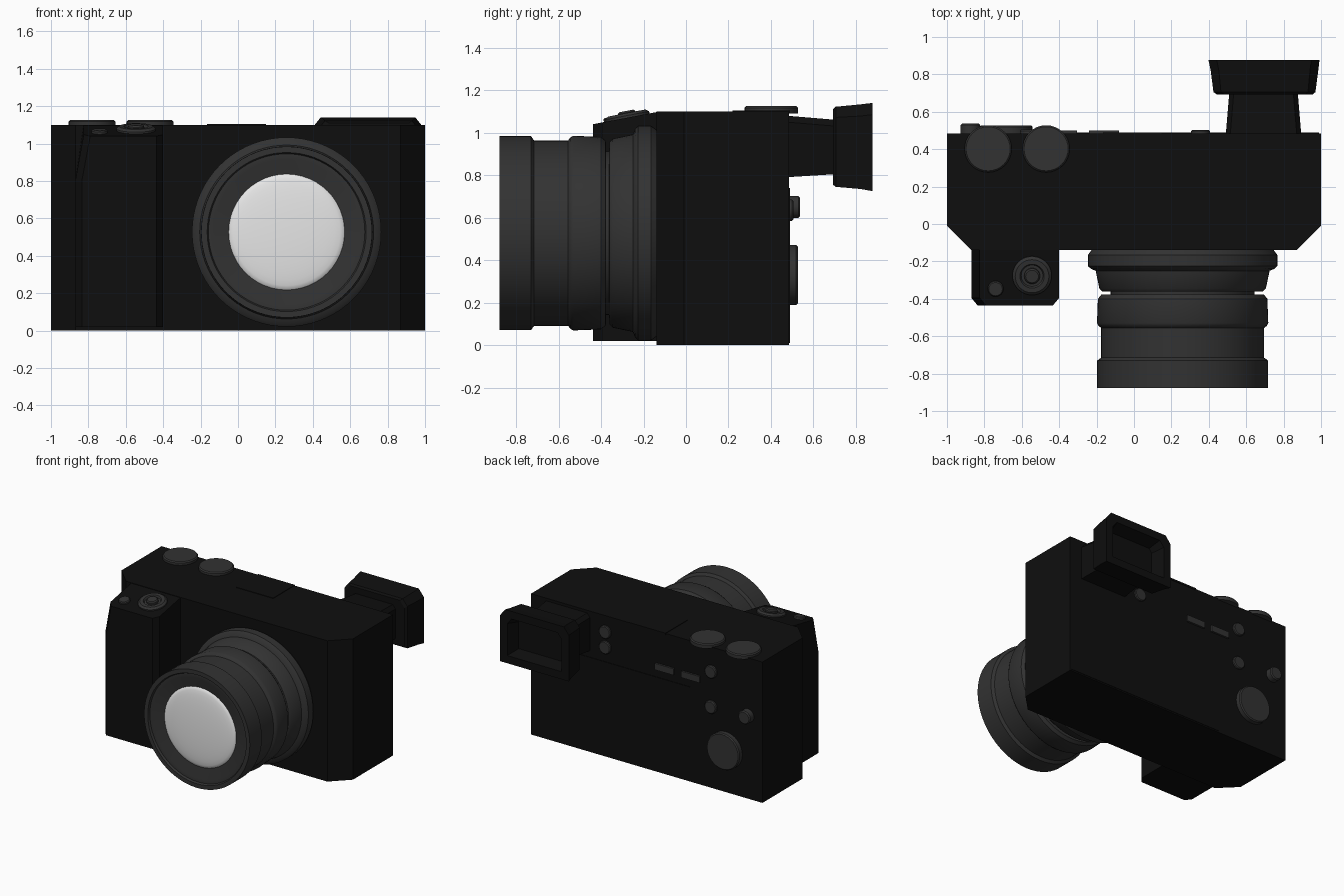
import bpy, bmesh, math
from mathutils import Vector, Matrix

cube = bpy.data.objects.get("Cube")
if cube:
    bpy.data.objects.remove(cube, do_unlink=True)


def material(name, value):
    m = bpy.data.materials.new(name)
    m.use_nodes = True
    col = (value, value, value, 1)
    m.diffuse_color = col
    bsdf = m.node_tree.nodes["Principled BSDF"]
    bsdf.inputs["Base Color"].default_value = col
    bsdf.inputs["Roughness"].default_value = 0.6
    return m


BLACK = material("body black", 0.0045)
GREY = material("dark grey", 0.032)
GLASS = material("pale glass", 0.8)


def finish(name, bm, mat, smooth=False):
    bmesh.ops.remove_doubles(bm, verts=bm.verts, dist=1e-5)
    bmesh.ops.recalc_face_normals(bm, faces=bm.faces)
    mesh = bpy.data.meshes.new(name)
    bm.to_mesh(mesh)
    bm.free()
    mesh.materials.append(mat)
    ob = bpy.data.objects.new(name, mesh)
    bpy.context.collection.objects.link(ob)
    if smooth:
        bpy.ops.object.select_all(action='DESELECT')
        ob.select_set(True)
        bpy.context.view_layer.objects.active = ob
        bpy.ops.object.shade_smooth_by_angle(angle=math.radians(35))
    return ob


def loft(name, sections, mat):
    """Join matching polygon sections in order and cap both ends."""
    bm = bmesh.new()
    rings = [[bm.verts.new(p) for p in s] for s in sections]
    n = len(rings[0])
    for a, b in zip(rings, rings[1:]):
        for i in range(n):
            j = (i + 1) % n
            bm.faces.new((a[i], a[j], b[j], b[i]))
    bm.faces.new(rings[0])
    bm.faces.new(rings[-1])
    return finish(name, bm, mat)


def lathe(name, profile, centre, axis, mat, steps=64):
    """Revolve (radius, distance) points about an axis through centre."""
    bm = bmesh.new()
    verts = [bm.verts.new((r, 0, h)) for r, h in profile]
    edges = [bm.edges.new(p) for p in zip(verts, verts[1:])]
    bmesh.ops.spin(bm, geom=verts + edges, cent=(0, 0, 0), axis=(0, 0, 1),
                   angle=math.tau, steps=steps)
    turn = Vector((0, 0, 1)).rotation_difference(Vector(axis)).to_matrix().to_4x4()
    bm.transform(Matrix.Translation(centre) @ turn)
    return finish(name, bm, mat, True)


def disc(name, centre, axis, r, h, mat=GREY):
    e = min(0.008, h / 3)
    return lathe(name, [(0, -0.01), (r, -0.01), (r, h - e), (r - e, h), (0, h)],
                 centre, axis, mat, 32)


def box(name, lo, hi, mat):
    (x0, y0, z0), (x1, y1, z1) = lo, hi
    plan = [(x0, y0), (x1, y0), (x1, y1), (x0, y1)]
    return loft(name, [[(x, y, z) for x, y in plan] for z in (z0, z1)], mat)


# Body with cut front corners
plan = [(-1, 0.485), (-1, -0.01), (-0.87, -0.14), (0.87, -0.14), (1, -0.01), (1, 0.485)]
loft("body", [[(x, y, z) for x, y in plan] for z in (0, 1.1)], BLACK)

# Hand grip, narrowing at the top with a sloping upper face
grip = [(-0.87, -0.13), (-0.87, -0.395), (-0.835, -0.437),
        (-0.435, -0.437), (-0.4, -0.395), (-0.4, -0.13)]


def slope(y):
    return 1.04 + (y + 0.437) * 0.19


top = [(x + (0.045 if x < -0.8 else 0), y, slope(y)) for x, y in grip]
loft("grip", [[(x, y, 0.02) for x, y in grip], [(x, y, 0.8) for x, y in grip], top], BLACK)

# Shutter ring and button, and small button, on the slope
tilt = Vector((0, -0.19, 1)).normalized()
lathe("shutter_ring", [(0.105, -0.01), (0.105, 0.01), (0.09, 0.022), (0.065, 0.022),
                       (0.058, 0.008), (0, 0.008)],
      (-0.545, -0.275, slope(-0.275)), tilt, GREY, 40)
disc("shutter_button", (-0.545, -0.275, slope(-0.275)), tilt, 0.042, 0.032)
disc("grip_button", (-0.74, -0.345, slope(-0.345)), tilt, 0.042, 0.018)

# Top dials and flash cover
for i, x in enumerate((-0.78, -0.47)):
    disc(f"top_dial_{i + 1}", (x, 0.402, 1.1), (0, 0, 1), 0.126, 0.025)
box("flash_cover", (-0.165, 0.22, 1.09), (0.15, 0.489, 1.104), BLACK)

# Lens barrel, distances measured forward from the body centre line
barrel = [(0.0, 0.13), (0.48, 0.13), (0.495, 0.15), (0.506, 0.165), (0.506, 0.225),
          (0.49, 0.24), (0.465, 0.25), (0.445, 0.345), (0.43, 0.36), (0.385, 0.362),
          (0.385, 0.376), (0.435, 0.378), (0.453, 0.4), (0.458, 0.53), (0.45, 0.545),
          (0.436, 0.555), (0.436, 0.715), (0.457, 0.73), (0.457, 0.878), (0.425, 0.878),
          (0.418, 0.862), (0.39, 0.862), (0.31, 0.835), (0.0, 0.835)]
axis_point = (0.26, 0, 0.527)
lathe("lens_barrel", barrel, axis_point, (0, -1, 0), GREY, 72)
dome = [(0.31 * math.sin(a), 0.836 + 0.03 * math.cos(a))
        for a in [math.pi / 2 * i / 8 for i in range(9)]]
lathe("lens_glass", dome, axis_point, (0, -1, 0), GLASS, 48)


# Viewfinder: tapered neck and flared eyepiece with cut upper corners
def frame(x0, x1, z0, z1, y, cut):
    return [(x0, y, z0), (x1, y, z0), (x1, y, z1 - cut), (x1 - cut * 0.8, y, z1),
            (x0 + cut * 0.8, y, z1), (x0, y, z1 - cut)]


loft("viewfinder_neck", [frame(0.49, 0.895, 0.79, 1.08, 0.47, 0.03),
                         frame(0.51, 0.875, 0.805, 1.06, 0.71, 0.03)], BLACK)
loft("eyepiece", [frame(0.445, 0.955, 0.755, 1.11, 0.692, 0.05),
                  frame(0.425, 0.97, 0.745, 1.122, 0.705, 0.05),
                  frame(0.41, 0.985, 0.735, 1.133, 0.82, 0.055),
                  frame(0.398, 0.992, 0.725, 1.14, 0.878, 0.055),
                  frame(0.46, 0.93, 0.785, 1.08, 0.878, 0.045),
                  frame(0.49, 0.9, 0.81, 1.05, 0.78, 0.03)], BLACK)

# Rear screen
box("screen", (-0.38, 0.47, 0.01), (0.99, 0.489, 0.74), BLACK)

# Rear buttons: x, z, radius, height
rear = [(0.355, 0.975, 0.05, 0.018), (0.355, 0.855, 0.05, 0.018), (-0.56, 0.91, 0.05, 0.02),
        (-0.56, 0.635, 0.05, 0.02), (-0.875, 0.65, 0.052, 0.052), (-0.685, 0.33, 0.142, 0.042)]
for i, (x, z, r, h) in enumerate(rear):
    disc("control_wheel" if r > 0.1 else f"rear_button_{i + 1}", (x, 0.485, z), (0, 1, 0), r, h)
for i, x in enumerate((-0.16, -0.385)):
    box(f"rear_bar_{i + 1}", (x - 0.08, 0.47, 0.8), (x + 0.08, 0.5, 0.85), GREY)
